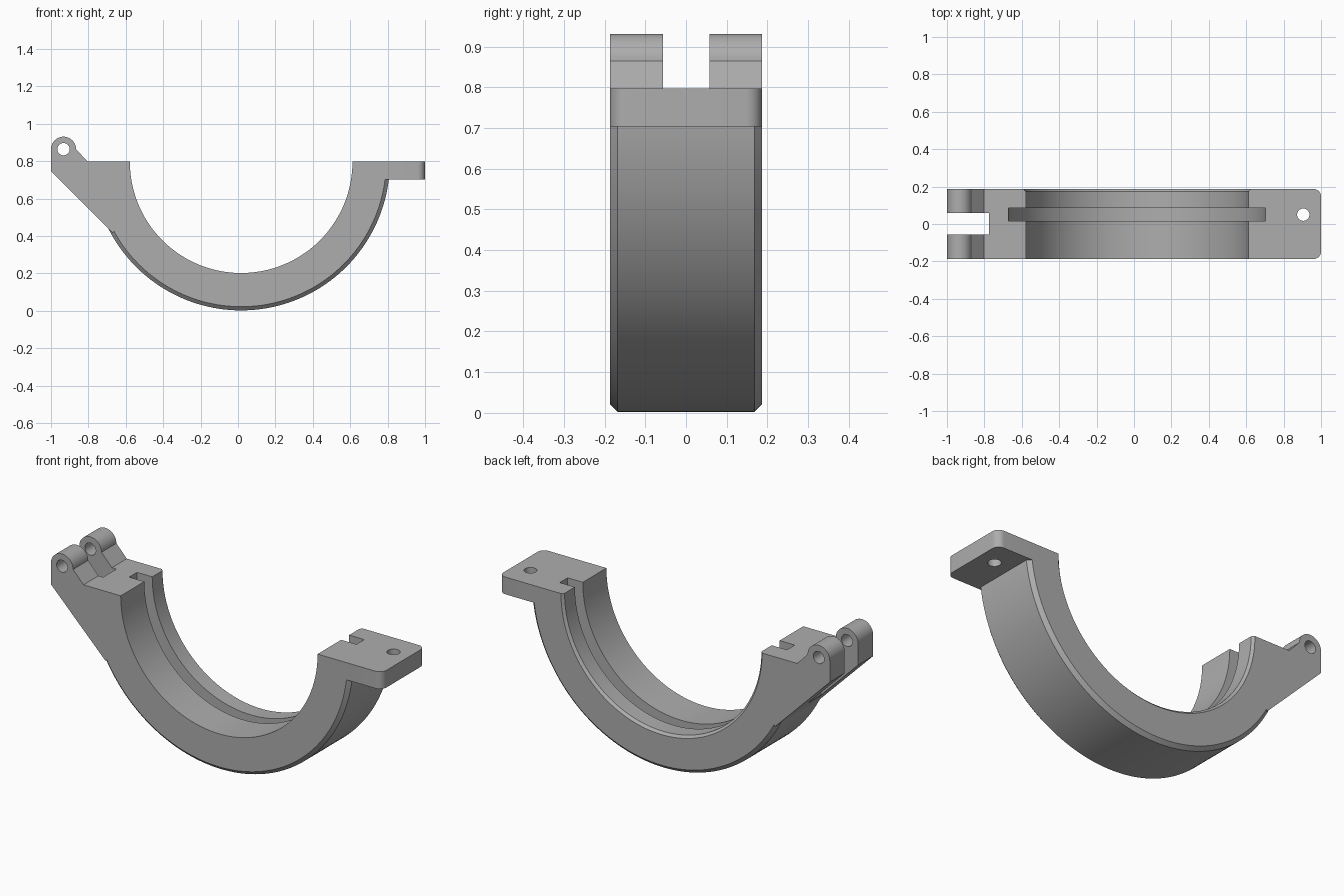
import bpy, bmesh
from math import sin, cos, pi, radians
from mathutils import Vector

if "Cube" in bpy.data.objects:
    bpy.data.objects.remove(bpy.data.objects["Cube"])

CX, TOP, W = 0.017, 0.797, 0.187      # ring centre, top plane, half width

grey = bpy.data.materials.new("plain grey")
grey.use_nodes = True
grey.diffuse_color = (0.42, 0.42, 0.42, 1)
grey.node_tree.nodes["Principled BSDF"].inputs["Base Color"].default_value = grey.diffuse_color


def finish(name, bm):
    bmesh.ops.recalc_face_normals(bm, faces=bm.faces)
    mesh = bpy.data.meshes.new(name)
    bm.to_mesh(mesh)
    bm.free()
    mesh.materials.append(grey)
    ob = bpy.data.objects.new(name, mesh)
    bpy.context.collection.objects.link(ob)
    return ob


def prism(name, points, shift):
    """Extrude a closed outline of 3D points along a vector."""
    bm = bmesh.new()
    face = bm.faces.new([bm.verts.new(p) for p in points])
    new = bmesh.ops.extrude_face_region(bm, geom=[face])["geom"]
    verts = [v for v in new if isinstance(v, bmesh.types.BMVert)]
    bmesh.ops.translate(bm, verts=verts, vec=Vector(shift))
    return finish(name, bm)


def arc(cx, cy, r, start, end, n):
    angles = [radians(start + (end - start) * i / n) for i in range(n + 1)]
    return [(cx + r * cos(a), cy + r * sin(a)) for a in angles]


def side_prism(name, outline, y0, y1):
    return prism(name, [(x, y0, z) for x, z in outline], (0, y1 - y0, 0))


def flat_prism(name, outline, z0, z1):
    return prism(name, [(x, y, z0) for x, y in outline], (0, 0, z1 - z0))


def combine(target, tool, operation):
    mod = target.modifiers.new(operation, "BOOLEAN")
    mod.operation, mod.solver, mod.object = operation, "EXACT", tool
    tool.hide_render = True
    bpy.ops.object.select_all(action="DESELECT")
    bpy.context.view_layer.objects.active = target
    target.select_set(True)
    bpy.ops.object.modifier_apply(modifier=mod.name)
    bpy.data.objects.remove(tool)


# Half ring: section (radius, y) with an inner groove and bevelled rims
section = [(0.595, -W), (0.775, -W), (0.795, -0.168), (0.795, 0.168), (0.775, W),
           (0.608, W), (0.595, 0.174), (0.595, 0.085), (0.687, 0.085),
           (0.687, 0.017), (0.595, 0.017)]
bm = bmesh.new()
STEPS = 96
rows = []
for i in range(STEPS + 1):
    a = pi + pi * i / STEPS
    rows.append([bm.verts.new((CX + r * cos(a), y, TOP + r * sin(a))) for r, y in section])
for a, b in zip(rows, rows[1:]):
    for j in range(len(section)):
        k = (j + 1) % len(section)
        bm.faces.new((a[j], a[k], b[k], b[j]))
bm.faces.new(rows[0])
bm.faces.new(rows[-1])
clamp = finish("half_ring_clamp", bm)

# Hinge arm with a rounded knuckle on top
HX, HZ, HR = -0.933, 0.864, 0.067
arm_outline = arc(HX, HZ, HR, 0, 180, 24) + [
    (-1, 0.747), (-0.67, 0.417), (-0.64, 0.45), (-0.72, TOP), (-0.803, TOP)]
combine(clamp, side_prism("hinge_arm", arm_outline, -W, W), "UNION")

# Bolt flange with rounded outer corners
R = 0.04
flange_outline = ([(0.74, -W)] + arc(1 - R, -W + R, R, -90, 0, 10)
                  + arc(1 - R, W - R, R, 0, 90, 10) + [(0.74, W)])
combine(clamp, flat_prism("bolt_flange", flange_outline, 0.703, TOP), "UNION")

# Hinge slot, hinge pin hole and bolt hole
slot = [(-1.1, -0.057), (-0.775, -0.057), (-0.775, 0.058), (-1.1, 0.058)]
combine(clamp, flat_prism("slot_cutter", slot, 0.3, 1.1), "DIFFERENCE")
combine(clamp, side_prism("pin_cutter", arc(HX, HZ, 0.033, 0, 348.75, 31), -0.3, 0.3), "DIFFERENCE")
combine(clamp, flat_prism("bolt_cutter", arc(0.905, 0.05, 0.033, 0, 348.75, 31), 0.6, 0.9), "DIFFERENCE")

# Smooth curves, crisp edges
bpy.context.view_layer.objects.active = clamp
clamp.select_set(True)
bpy.ops.object.shade_smooth_by_angle(angle=radians(25))
